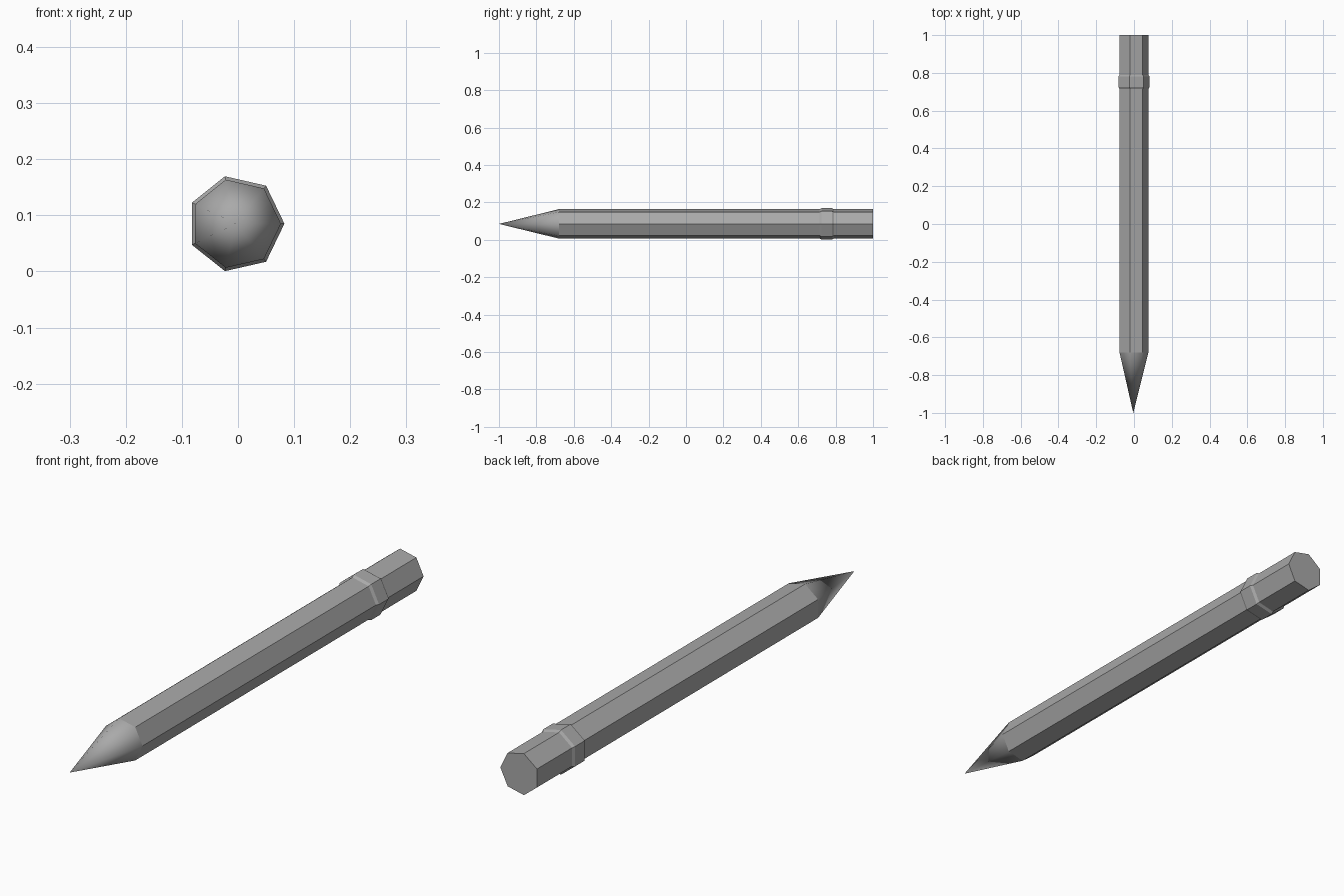
import bpy, math

old = bpy.data.objects.get("Cube")
if old:
    bpy.data.objects.remove(old, do_unlink=True)

grey = bpy.data.materials.new("mid grey")
grey.use_nodes = True
COLOUR = (0.4, 0.4, 0.4, 1)
grey.diffuse_color = COLOUR
grey.node_tree.nodes["Principled BSDF"].inputs["Base Color"].default_value = COLOUR

SIDES = 7
CENTRE_X, CENTRE_Z = -0.004, 0.085


def lathe(name, profile, smooth_bands=()):
    """Seven-sided solid along y from (y, radius) stations; radius 0 makes a point."""
    verts, rings, faces, smooth = [], [], [], []
    for y, r in profile:
        count = SIDES if r else 1
        rings.append([len(verts) + i for i in range(count)])
        for i in range(count):
            a = math.tau * i / SIDES
            verts.append((CENTRE_X + r * math.cos(a), y, CENTRE_Z + r * math.sin(a)))
    for band, (a, b) in enumerate(zip(rings, rings[1:])):
        for i in range(SIDES):
            j = (i + 1) % SIDES
            faces.append((a[0], b[j], b[i]) if len(a) == 1 else (a[i], a[j], b[j], b[i]))
            smooth.append(band in smooth_bands)
    for ring, flip in ((rings[0], False), (rings[-1], True)):
        if len(ring) > 1:
            faces.append(ring if flip else ring[::-1])
            smooth.append(False)
    mesh = bpy.data.meshes.new(name)
    mesh.from_pydata(verts, [], faces)
    mesh.polygons.foreach_set("use_smooth", smooth)
    mesh.materials.append(grey)
    # Make every face point outwards
    import bmesh
    bm = bmesh.new()
    bm.from_mesh(mesh)
    bmesh.ops.recalc_face_normals(bm, faces=bm.faces)
    bm.to_mesh(mesh)
    bm.free()
    obj = bpy.data.objects.new(name, mesh)
    bpy.context.collection.objects.link(obj)
    return obj


# Sharpened tip, smooth around its point
lathe("pencil_tip_and_shaft", [(-1, 0), (-0.68, 0.0805), (1, 0.0805)], smooth_bands=(0,))

# Raised collar with slightly bevelled ends
lathe("collar", [(0.715, 0.0805), (0.725, 0.0867), (0.78, 0.0867), (0.79, 0.0805)])
